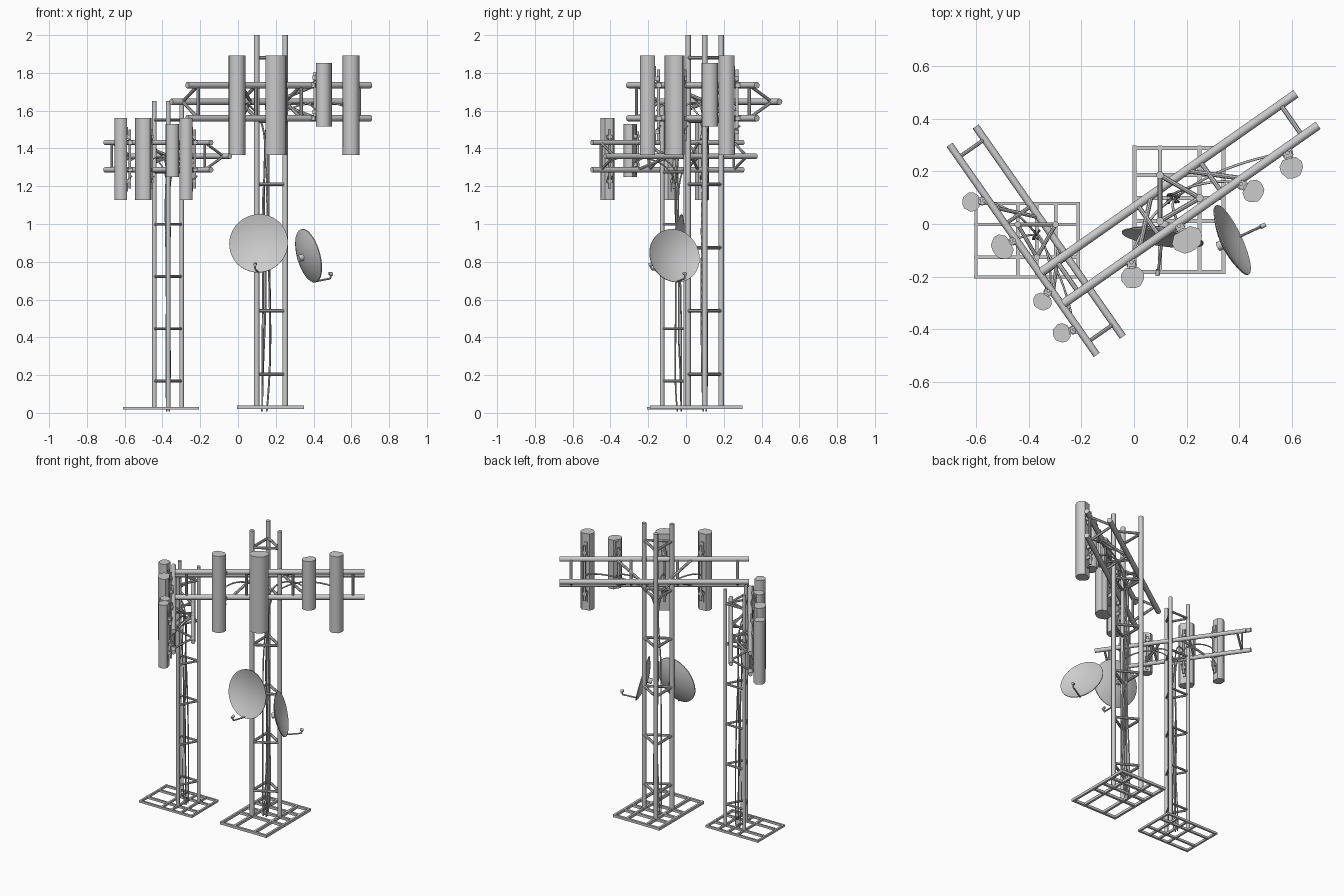
import bpy, bmesh, math, random
from mathutils import Vector as V, Matrix as Mx

if "Cube" in bpy.data.objects:
    bpy.data.objects.remove(bpy.data.objects["Cube"])

random.seed(4)

def finish(name, bm, M):
    bmesh.ops.recalc_face_normals(bm, faces=bm.faces[:])
    me = bpy.data.meshes.new(name)
    bm.to_mesh(me)
    bm.free()
    o = bpy.data.objects.new(name, me)
    bpy.context.collection.objects.link(o)
    o.matrix_world = M
    bpy.ops.object.select_all(action='DESELECT')
    o.select_set(True)
    bpy.context.view_layer.objects.active = o
    bpy.ops.object.shade_smooth_by_angle(angle=math.radians(40))
    return o

def add_rod(bm, p, q, r, n=12):
    p, q = V(p), V(q)
    d = q - p
    m = Mx.Translation((p + q) / 2) @ d.to_track_quat('Z', 'Y').to_matrix().to_4x4()
    bmesh.ops.create_cone(bm, cap_ends=True, segments=n, radius1=r, radius2=r, depth=d.length, matrix=m)

def add_box(bm, c, s):
    bmesh.ops.create_cube(bm, size=1, matrix=Mx.Translation(c) @ Mx.Diagonal((*s, 1)))

def rods(name, pairs, r, M, n=12):
    bm = bmesh.new()
    for p, q in pairs:
        add_rod(bm, p, q, r, n)
    return finish(name, bm, M)

def cable(name, pts, r, M):
    cu = bpy.data.curves.new(name, 'CURVE')
    cu.dimensions = '3D'
    cu.bevel_depth, cu.bevel_resolution, cu.resolution_u = r, 1, 6
    cu.use_fill_caps = True
    sp = cu.splines.new('NURBS')
    sp.points.add(len(pts) - 1)
    for pt, co in zip(sp.points, pts):
        pt.co = (*co, 1)
    sp.use_endpoint_u, sp.order_u = True, 4
    o = bpy.data.objects.new(name, cu)
    bpy.context.collection.objects.link(o)
    o.matrix_world = M

LEGS = [(0.099, 0.011), (0.099, 0.186), (0.25, 0.099)]
CENTRE = (0.15, 0.099)
U = V((0.819, 0.5735, 0))        # along the truss
N = V((0.5735, -0.819, 0))       # outward from the truss
FRONT = V((0.216, 0.036, 0))     # middle of the front rails
ZLO, ZMID, ZHI = 1.56, 1.647, 1.735

# position, facing angle, width, depth, bottom, top
PANELS = [((-0.005, -0.205), -85, 0.087, 0.075, 1.365, 1.892),
          ((0.204, -0.062), -60, 0.118, 0.085, 1.365, 1.892),
          ((0.456, 0.124), -30, 0.087, 0.07, 1.515, 1.853),
          ((0.600, 0.213), -75, 0.087, 0.075, 1.365, 1.892)]

def panel(tag, M, pos, ang, w, d, z0, z1):
    # local frame: +y faces outward
    L = M @ Mx.Translation((*pos, 0)) @ Mx.Rotation(math.radians(ang - 90), 4, 'Z')
    half = [(0.3, -0.5), (0.5, -0.2), (0.5, 0.1), (0.3, 0.45), (0.1, 0.52)]
    prof = half + [(-x, y) for x, y in reversed(half)]
    bm = bmesh.new()
    f = bm.faces.new([bm.verts.new((x * w, y * d, z0)) for x, y in prof])
    ex = bmesh.ops.extrude_face_region(bm, geom=[f])
    bmesh.ops.translate(bm, verts=[v for v in ex['geom'] if isinstance(v, bmesh.types.BMVert)],
                        vec=(0, 0, z1 - z0))
    finish(tag + "_panel_antenna", bm, L)
    # mounting pole, clamps and tilt arms
    bm = bmesh.new()
    yb, h, zc = -d / 2, z1 - z0, (z0 + z1) / 2
    add_rod(bm, (0, yb - 0.022, zc - 0.36 * h), (0, yb - 0.022, zc + 0.36 * h), 0.008, 10)
    for s in (-1, 1):
        z = zc + s * 0.27 * h
        add_box(bm, (0, yb - 0.012, z), (0.032, 0.03, 0.022))
        add_box(bm, (0, yb - 0.003, z + s * 0.03), (0.022, 0.008, 0.07))
        for x in (-0.013, 0.013):
            add_rod(bm, (x, yb, z), (x, yb - 0.035, z - s * 0.035), 0.004, 6)
    for z in (ZLO, ZHI):
        add_box(bm, (0, yb - 0.022, z), (0.04, 0.028, 0.024))
    finish(tag + "_panel_mount", bm, L)

def tower(tag, M):
    # base grille
    bm = bmesh.new()
    for x in (0.002, 0.099, 0.25, 0.341):
        add_box(bm, (x, 0.054, 0.03), (0.015, 0.488, 0.018))
    for y in (-0.182, 0.011, 0.099, 0.186, 0.29):
        add_box(bm, (0.1715, y, 0.03), (0.354, 0.015, 0.017))
    finish(tag + "_base_grille", bm, M)
    # legs and rungs
    rods(tag + "_legs", [((x, y, 0.022), (x, y, 2.0)) for x, y in LEGS], 0.0145, M, 16)
    rungs = []
    for i in range(6):
        z = 0.205 + i * 0.335
        for a in range(3):
            rungs.append(((*LEGS[a], z), (*LEGS[(a + 1) % 3], z)))
    rods(tag + "_rungs", rungs, 0.009, M, 8)
    # three-rail truss
    def fp(s, z): return FRONT + U * s + V((0, 0, z))
    def rp(s): return FRONT - N * 0.147 + U * s + V((0, 0, ZMID))
    H = 0.592
    rods(tag + "_truss_rails", [(fp(-H, ZLO), fp(H, ZLO)), (fp(-H, ZHI), fp(H, ZHI)),
                                (rp(-H), rp(H))], 0.0168, M, 16)
    br = []
    for s in (-0.52, -0.145, 0.145, 0.52):
        br += [(fp(s, ZLO), fp(s, ZHI)), (fp(s, ZLO), rp(s)), (fp(s, ZHI), rp(s))]
    for s in (-1, 1):
        for z in (ZLO, ZHI):
            br.append((rp(s * 0.08), fp(s * 0.24, z)))
    rods(tag + "_truss_braces", br, 0.009, M, 8)
    # antennas and their cables
    for i, p in enumerate(PANELS):
        panel(tag, M, *p)
        a = math.radians(p[1])
        end = V((*p[0], 0)) - V((math.cos(a), math.sin(a), 0)) * 0.05
        j = lambda k: random.uniform(-k, k)
        ox, oy = (-0.012, 0.012)[i % 2], (-0.008, 0.008)[i // 2]
        cx, cy = CENTRE
        pts = [(cx - 0.01 + ox, cy + oy, 0.008), (cx + ox * 1.8, cy + oy * 1.8, 0.2)]
        pts += [(cx + ox + j(0.014), cy + oy + j(0.014), z) for z in (0.5, 0.8, 1.1, 1.35)]
        pts += [(cx + ox, cy + oy, 1.55), (*(V((cx, cy)) * 0.5 + end.xy * 0.5 - N.xy * 0.05), 1.66),
                (end.x - N.x * 0.02, end.y - N.y * 0.02, 1.64), (end.x, end.y, 1.6)]
        cable(tag + "_antenna_cable", pts, 0.005, M)

def dish(tag, c, az, el, R):
    az, el = math.radians(az), math.radians(el)
    n = V((math.cos(az) * math.cos(el), math.sin(az) * math.cos(el), math.sin(el)))
    up = (V((0, 0, 1)) - n * n.z).normalized()
    M = Mx((up.cross(n), up, n)).transposed().to_4x4()
    M.translation = c
    # thin parabolic bowl, lathed
    D, t, K = 0.034, 0.005, 7
    front = [(R * i / K, D * (i / K) ** 2 - D) for i in range(K + 1)]
    back = [(r, z - t) for r, z in reversed(front)]
    bm = bmesh.new()
    vs = [bm.verts.new((r, 0, z)) for r, z in front + back]
    es = [bm.edges.new(e) for e in zip(vs, vs[1:])]
    bmesh.ops.spin(bm, geom=vs + es, cent=(0, 0, 0), axis=(0, 0, 1), angle=2 * math.pi, steps=40)
    bmesh.ops.remove_doubles(bm, verts=bm.verts[:], dist=1e-5)
    finish(tag + "_dish", bm, M)
    # rear hub and receiver arm
    bm = bmesh.new()
    add_rod(bm, (0, 0, -D), (0, 0, -D - 0.03), 0.018, 16)
    add_rod(bm, (0, -R * 0.97, -0.012), (0, -R * 1.02, R * 0.62), 0.005, 8)
    add_rod(bm, (0, -R * 1.02, R * 0.62), (0, -R * 0.9, R * 0.7), 0.005, 8)
    add_rod(bm, (0, -R * 0.89, R * 0.75), (0, -R * 0.83, R * 0.62), 0.009, 10)
    finish(tag + "_receiver_arm", bm, M)

# tall tower, then a smaller quarter-turned copy
tower("tall", Mx.Identity(4))
small = (Mx.Translation((-0.370, -0.044, 0)) @ Mx.Rotation(-math.pi / 2, 4, 'Z')
         @ Mx.Scale(0.825, 4) @ Mx.Translation((-CENTRE[0], -CENTRE[1], 0)))
tower("short", small)

# satellite dishes on the tall tower
dish("front", V((0.109, -0.055, 0.898)), -98, 11, 0.157)
dish("side", V((0.376, -0.06, 0.833)), 25, 14, 0.145)
